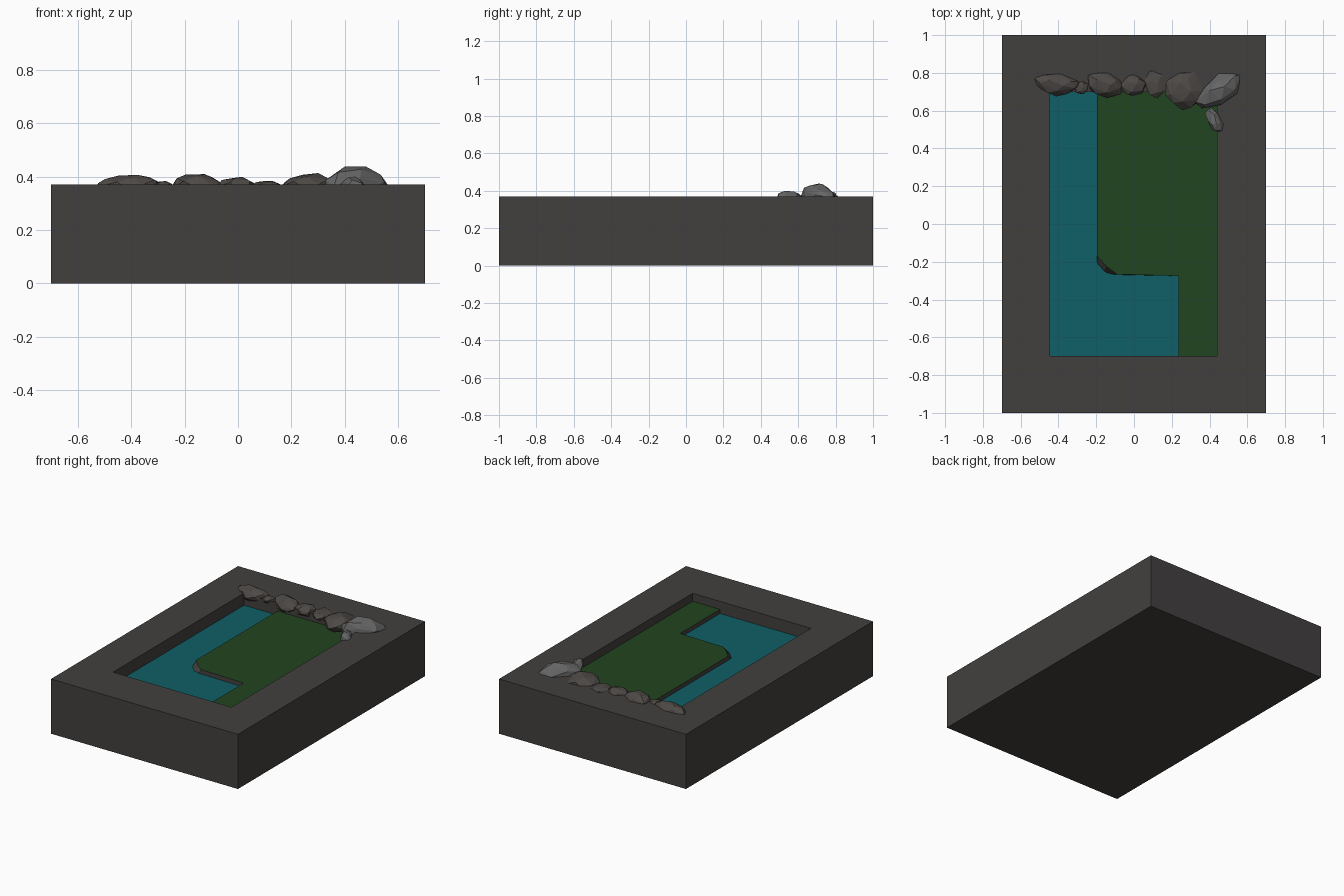
import bpy, bmesh, random
from math import sin, cos, pi, radians, sqrt
from mathutils import Vector, Matrix

if "Cube" in bpy.data.objects:
    bpy.data.objects.remove(bpy.data.objects["Cube"])

RIM, GRASS_Z, WATER_Z = 0.37, 0.316, 0.288


def material(name, rgb):
    m = bpy.data.materials.new(name)
    m.diffuse_color = (*rgb, 1)
    m.use_nodes = True
    m.node_tree.nodes["Principled BSDF"].inputs["Base Color"].default_value = m.diffuse_color
    return m


stone = material("dark_stone", (0.055, 0.051, 0.049))
water = material("water", (0.005, 0.115, 0.135))
grass = material("grass", (0.016, 0.058, 0.014))
brown_rock = material("brown_rock", (0.075, 0.066, 0.060))
grey_rock = material("grey_rock", (0.13, 0.13, 0.13))


def make_object(name, bm, mats):
    bmesh.ops.recalc_face_normals(bm, faces=bm.faces)
    me = bpy.data.meshes.new(name)
    bm.to_mesh(me)
    bm.free()
    for m in mats:
        me.materials.append(m)
    ob = bpy.data.objects.new(name, me)
    bpy.context.collection.objects.link(ob)
    return ob


# Basin: a block whose top is inset and sunk, with water as its floor
bm = bmesh.new()


def ring(x0, x1, y0, y1, z):
    return [bm.verts.new((x, y, z)) for x, y in ((x0, y0), (x1, y0), (x1, y1), (x0, y1))]


loops = [ring(-0.7, 0.7, -1, 1, 0), ring(-0.7, 0.7, -1, 1, RIM),
         ring(-0.445, 0.44, -0.7, 0.7, RIM), ring(-0.445, 0.44, -0.7, 0.7, WATER_Z)]
bm.faces.new(loops[0][::-1])
for a, b in zip(loops, loops[1:]):
    for i in range(4):
        j = (i + 1) % 4
        bm.faces.new((a[i], a[j], b[j], b[i]))
bm.faces.new(loops[-1]).material_index = 1
make_object("basin", bm, [stone, water])

# Grass bank: stepped slab with a sloped cut corner
low = [(0.44, -0.7), (0.44, 0.7), (-0.195, 0.7), (-0.195, -0.22), (-0.165, -0.255), (-0.11, -0.268),
       (0.235, -0.275), (0.235, -0.7)]
high = list(low)
high[3:6] = [(-0.195, -0.17), (-0.145, -0.225), (-0.09, -0.266)]
bm = bmesh.new()
lo = [bm.verts.new((x, y, WATER_Z - 0.01)) for x, y in low]
hi = [bm.verts.new((x, y, GRASS_Z)) for x, y in high]
for i in range(len(lo)):
    j = (i + 1) % len(lo)
    bm.faces.new((lo[i], lo[j], hi[j], hi[i]))
bm.faces.new(lo[::-1])
bm.faces.new(hi).material_index = 1
make_object("grass_bank", bm, [stone, grass])


# Rocks: faceted hulls of jittered points on an ellipsoid
def rock(name, x, y, top, rx, ry, turn, mat, seed, n=26):
    rng = random.Random(seed)
    bm = bmesh.new()
    for i in range(n):
        z = 1 - 2 * (i + 0.5) / n
        r = sqrt(1 - z * z)
        a = i * 2.39996 + rng.uniform(-0.35, 0.35)
        bm.verts.new(Vector((r * cos(a), r * sin(a), z)) * rng.uniform(0.86, 1.05))
    res = bmesh.ops.convex_hull(bm, input=bm.verts)
    loose = [v for v in bm.verts if not v.link_faces]
    bmesh.ops.delete(bm, geom=loose, context='VERTS')
    base = 0.362
    bm.transform(Matrix.Translation((x, y, base)) @ Matrix.Rotation(radians(turn), 4, 'Z')
                 @ Matrix.Diagonal((rx, ry, top - base, 1)))
    make_object(name, bm, [mat])


rocks = [
    (-0.41, 0.738, 0.410, 0.130, 0.062, -5, brown_rock),
    (-0.28, 0.722, 0.387, 0.043, 0.038, 0, brown_rock),
    (-0.155, 0.740, 0.411, 0.108, 0.072, -8, brown_rock),
    (-0.005, 0.735, 0.400, 0.075, 0.062, 5, brown_rock),
    (0.11, 0.740, 0.388, 0.062, 0.084, 10, brown_rock),
    (0.27, 0.705, 0.413, 0.110, 0.108, 0, brown_rock),
    (0.45, 0.705, 0.446, 0.145, 0.080, 38, grey_rock),
    (0.427, 0.550, 0.404, 0.080, 0.040, -65, grey_rock),
]
for i, (x, y, top, rx, ry, turn, mat) in enumerate(rocks):
    rock(f"rock_{i + 1}", x, y, top, rx, ry, turn, mat, seed=i + 3)
